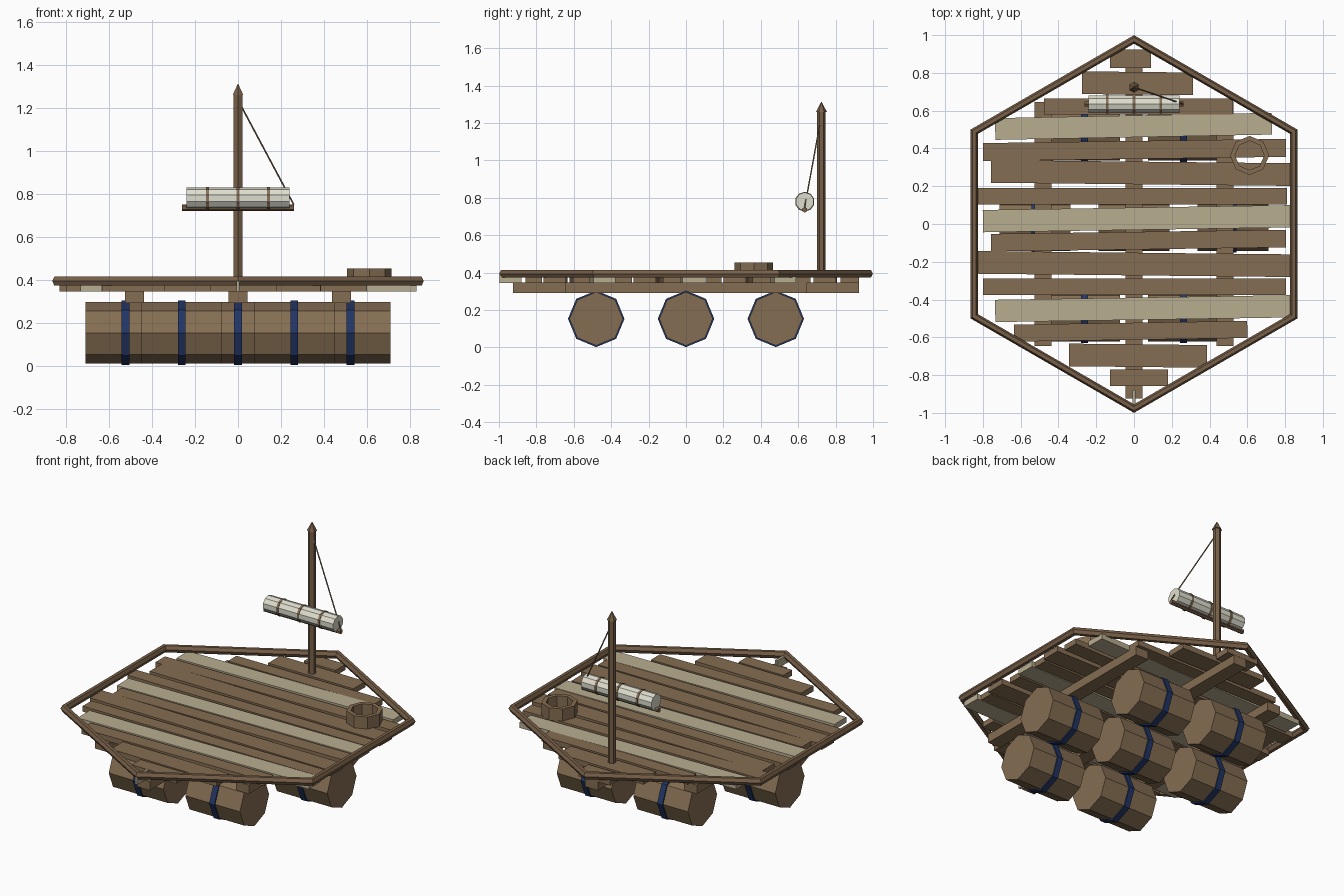
import bpy, bmesh, math
from mathutils import Vector, Matrix

if "Cube" in bpy.data.objects:
    bpy.data.objects.remove(bpy.data.objects["Cube"])


def material(name, rgb):
    m = bpy.data.materials.new(name)
    m.diffuse_color = (*rgb, 1)
    m.use_nodes = True
    m.node_tree.nodes["Principled BSDF"].inputs["Base Color"].default_value = m.diffuse_color
    return m


WOOD = material("brown wood", (0.235, 0.155, 0.085))
DARK = material("dark wood", (0.19, 0.118, 0.065))
PALE = material("pale wood", (0.48, 0.42, 0.28))
BLUE = material("blue band", (0.016, 0.036, 0.13))
CLOTH = material("sail cloth", (0.74, 0.73, 0.62))
ROPE = material("rope", (0.25, 0.17, 0.10))


def finish(name, bm, mat):
    bmesh.ops.recalc_face_normals(bm, faces=bm.faces)
    mesh = bpy.data.meshes.new(name)
    bm.to_mesh(mesh)
    bm.free()
    mesh.materials.append(mat)
    obj = bpy.data.objects.new(name, mesh)
    bpy.context.collection.objects.link(obj)
    return obj


def box(name, lo, hi, mat, angle=0.0):
    lo, hi = Vector(lo), Vector(hi)
    bm = bmesh.new()
    bmesh.ops.create_cube(bm, size=1)
    bmesh.ops.scale(bm, vec=hi - lo, verts=bm.verts)
    bmesh.ops.rotate(bm, matrix=Matrix.Rotation(angle, 3, 'Z'), verts=bm.verts)
    bmesh.ops.translate(bm, vec=(lo + hi) / 2, verts=bm.verts)
    return finish(name, bm, mat)


def rod(name, a, b, r, sides, mat, r2=None, turn=0.0):
    """Prism or cone from point a to point b."""
    a, b = Vector(a), Vector(b)
    bm = bmesh.new()
    bmesh.ops.create_cone(bm, cap_ends=True, segments=sides, radius1=r,
                          radius2=r if r2 is None else r2, depth=(b - a).length)
    rot = (b - a).to_track_quat('Z', 'Y').to_matrix() @ Matrix.Rotation(turn, 3, 'Z')
    bmesh.ops.rotate(bm, matrix=rot, verts=bm.verts)
    bmesh.ops.translate(bm, vec=(a + b) / 2, verts=bm.verts)
    return finish(name, bm, mat)


# Floats: three rows of octagonal barrels, each with one blue band
for y, xs in ((-0.48, (-0.262, 0.262)), (0, (-0.524, 0, 0.524)), (0.48, (-0.262, 0.262))):
    for x in xs:
        rod("barrel", (x - 0.187, y, 0.153), (x + 0.187, y, 0.153), 0.143, 8, WOOD)
        rod("barrel_band", (x - 0.018, y, 0.153), (x + 0.018, y, 0.153), 0.151, 8, BLUE)

# Joists under the deck
for x, half in ((-0.482, 0.645), (0, 0.924), (0.482, 0.645)):
    box("joist", (x - 0.044, -half, 0.292), (x + 0.044, half, 0.347), WOOD)

# Deck planks: left x, right x, centre y, width, tilt in degrees, pale or not
planks = [
    (-0.127, 0.09, 0.875, 0.10, 0, 0), (-0.275, 0.312, 0.745, 0.12, -0.6, 0),
    (-0.476, 0.524, 0.623, 0.085, 0, 0), (-0.735, 0.73, 0.517, 0.115, 1.1, 1),
    (-0.80, 0.805, 0.392, 0.095, 0.8, 0), (-0.757, 0.83, 0.27, 0.12, -0.6, 0),
    (-0.83, 0.81, 0.147, 0.087, 0, 0), (-0.80, 0.83, 0.028, 0.118, 0.9, 1),
    (-0.757, 0.805, -0.088, 0.093, 0.8, 0), (-0.83, 0.83, -0.212, 0.12, -0.6, 0),
    (-0.80, 0.805, -0.333, 0.087, 0, 0), (-0.735, 0.83, -0.448, 0.118, 0.9, 1),
    (-0.635, 0.60, -0.568, 0.09, 0.9, 0), (-0.344, 0.386, -0.697, 0.12, -0.6, 0),
    (-0.127, 0.18, -0.814, 0.087, 0, 0)]
for x0, x1, y, w, tilt, pale in planks:
    box("deck_plank", (x0, y - w / 2, 0.345), (x1, y + w / 2, 0.379),
        PALE if pale else WOOD, math.radians(tilt))

# Hexagonal rim with mitred corners: a six-sided section swept round
bm = bmesh.new()
rings = []
for i in range(6):
    a = math.radians(90 + 60 * i)
    ring = []
    for k in range(6):
        t = math.tau * k / 6
        r = 0.977 + 0.0225 * math.cos(t)
        ring.append(bm.verts.new((r * math.cos(a), r * math.sin(a),
                                  0.394 + 0.0235 * math.sin(t))))
    rings.append(ring)
for i in range(6):
    p, q = rings[i], rings[(i + 1) % 6]
    for k in range(6):
        n = (k + 1) % 6
        bm.faces.new((p[k], p[n], q[n], q[k]))
finish("rim", bm, DARK)
box("bow_peg", (-0.008, -0.998, 0.345), (0.008, -0.88, 0.395), PALE)

# Mast with a pointed cap
rod("mast", (0, 0.724, 0.347), (0, 0.724, 1.265), 0.023, 6, DARK)
rod("mast_cap", (0, 0.724, 1.26), (0, 0.724, 1.315), 0.029, 6, DARK, r2=0)

# Yard, furled sail, lashings and the hoisting rope
rod("yard", (-0.262, 0.635, 0.736), (0.262, 0.635, 0.736), 0.015, 6, DARK)
rod("furled_sail", (-0.24, 0.635, 0.78), (0.24, 0.635, 0.78), 0.049, 10, CLOTH)
for x in (-0.142, 0, 0.142):
    rod("sail_lashing", (x - 0.007, 0.635, 0.779), (x + 0.007, 0.635, 0.779), 0.053, 10, ROPE)
rod("hoisting_rope", (0.012, 0.72, 1.215), (0.26, 0.635, 0.75), 0.004, 5, ROPE)

# Open octagonal ring on the deck
bm = bmesh.new()
prof = ((0.103, 0.375), (0.103, 0.453), (0.077, 0.453), (0.077, 0.375))
rings = [[bm.verts.new((0.612 + r * math.cos(math.tau * i / 8),
                        0.363 + r * math.sin(math.tau * i / 8), z))
          for r, z in prof] for i in range(8)]
for i in range(8):
    p, q = rings[i], rings[(i + 1) % 8]
    for k in range(4):
        n = (k + 1) % 4
        bm.faces.new((p[k], p[n], q[n], q[k]))
finish("deck_ring", bm, WOOD)
